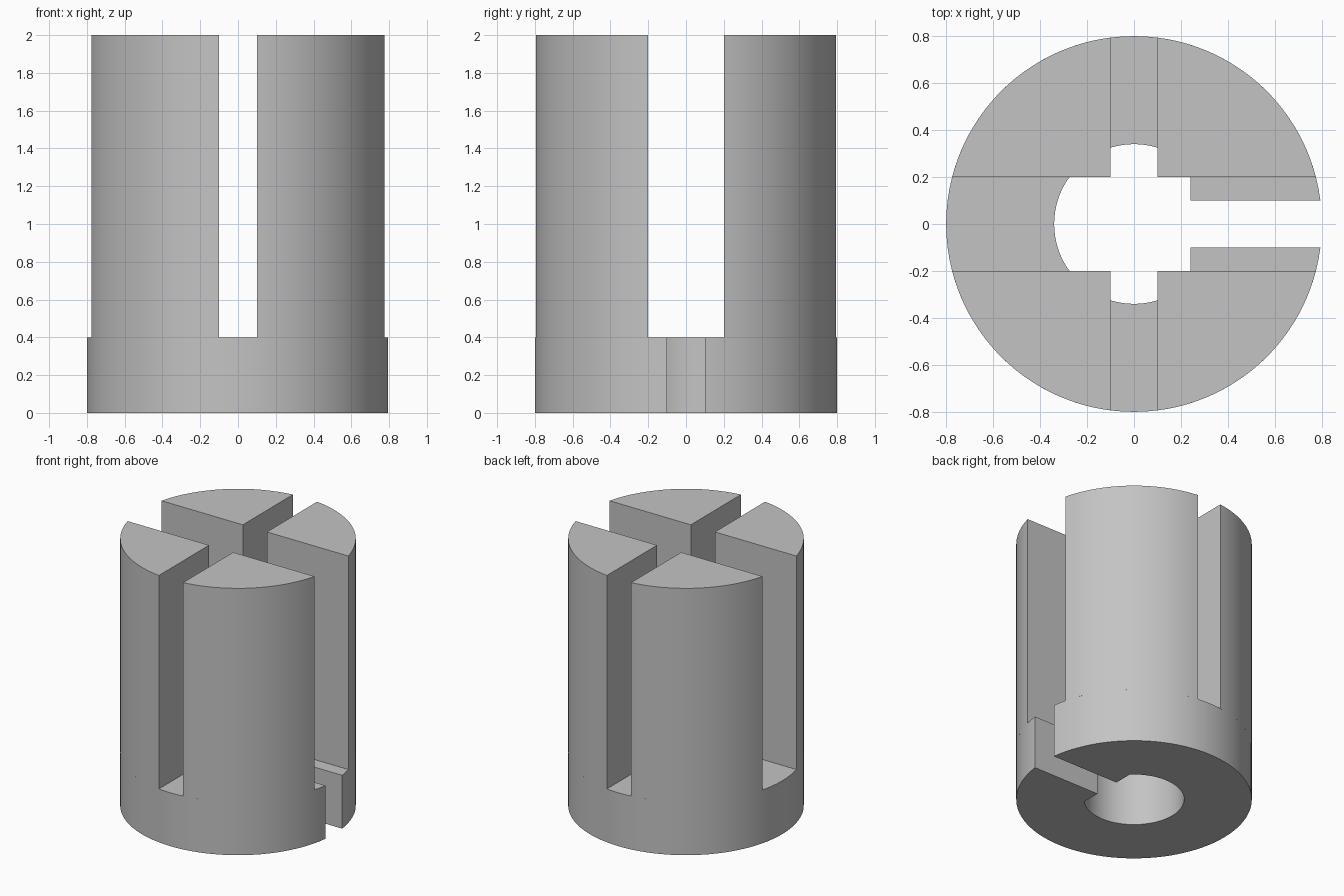
import bpy, bmesh
from math import sin, cos, asin, acos, atan2, pi, radians

R, HOLE_R = 0.8, 0.34          # outer and bore radius
BASE_H, HEIGHT = 0.4, 2.0
GAP_X, GAP_Y = 0.1, 0.2        # half widths of the crossing channels
SLOT, FLAT_X = 0.1, 0.24       # half width of the base slot, flat side of the bore

cube = bpy.data.objects.get("Cube")
if cube:
    bpy.data.objects.remove(cube, do_unlink=True)

grey = bpy.data.materials.new("plain grey")
grey.use_nodes = True
colour = (0.55, 0.55, 0.55, 1)
grey.diffuse_color = colour
grey.node_tree.nodes["Principled BSDF"].inputs["Base Color"].default_value = colour


def arc(radius, start, end, steps):
    angles = [start + (end - start) * i / steps for i in range(steps + 1)]
    return [(radius * cos(a), radius * sin(a)) for a in angles]


def extrude(name, outline, z0, z1):
    bm = bmesh.new()
    face = bm.faces.new([bm.verts.new((x, y, z0)) for x, y in outline])
    top = bmesh.ops.extrude_face_region(bm, geom=[face])["geom"]
    verts = [v for v in top if isinstance(v, bmesh.types.BMVert)]
    bmesh.ops.translate(bm, verts=verts, vec=(0, 0, z1 - z0))
    bmesh.ops.recalc_face_normals(bm, faces=bm.faces)
    mesh = bpy.data.meshes.new(name)
    bm.to_mesh(mesh)
    bm.free()
    mesh.materials.append(grey)
    obj = bpy.data.objects.new(name, mesh)
    bpy.context.collection.objects.link(obj)
    bpy.ops.object.select_all(action="DESELECT")
    obj.select_set(True)
    bpy.context.view_layer.objects.active = obj
    bpy.ops.object.shade_smooth_by_angle(angle=radians(30))


# Slotted base ring with a flat-sided bore
a = asin(SLOT / R)
b = acos(FLAT_X / HOLE_R)
ring = arc(R, a, 2 * pi - a, 96) + [(FLAT_X, -SLOT)]
ring += arc(HOLE_R, 2 * pi - b, b, 64) + [(FLAT_X, SLOT)]
extrude("base_ring", ring, 0, BASE_H)

# Four solid quarter pillars separated by the channels
wedge = [(GAP_X, GAP_Y)] + arc(R, asin(GAP_Y / R), acos(GAP_X / R), 24)
for side, sx in (("left", 1), ("right", -1)):
    for end, sy in (("front", -1), ("back", 1)):
        extrude(f"{end}_{side}_pillar", [(x * sx, y * sy) for x, y in wedge], BASE_H, HEIGHT)
